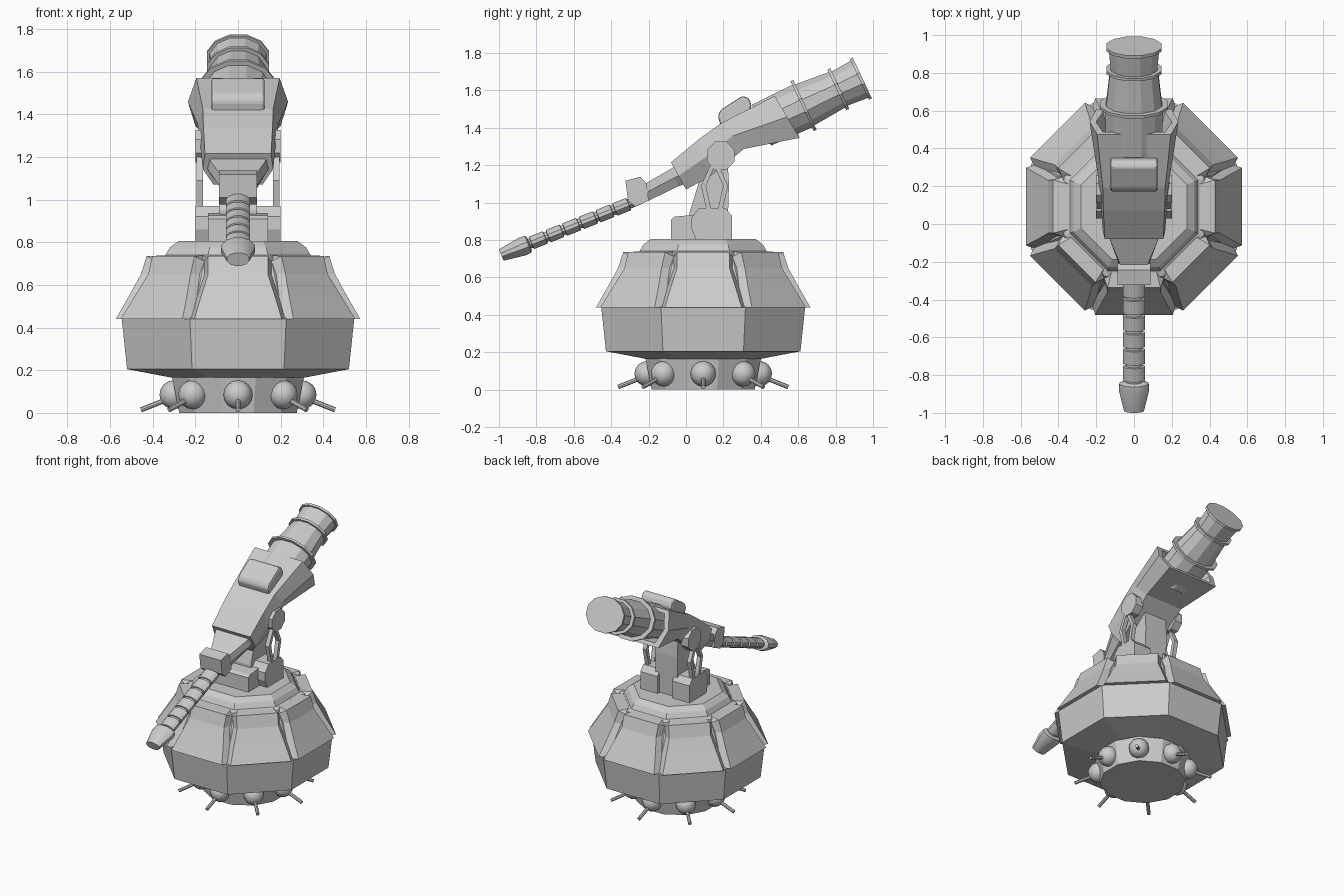
import bpy, bmesh, math
from mathutils import Vector, Matrix

if "Cube" in bpy.data.objects:
    bpy.data.objects.remove(bpy.data.objects["Cube"])

CY = 0.092  # base centre along y


def skin(name, rings, smooth=None, bevel=0.0):
    """Join closed point rings with quads and cap both ends."""
    bm = bmesh.new()
    vs = [[bm.verts.new(p) for p in r] for r in rings]
    n = len(vs[0])
    for a, b in zip(vs, vs[1:]):
        for i in range(n):
            j = (i + 1) % n
            bm.faces.new((a[i], a[j], b[j], b[i]))
    bm.faces.new(vs[0])
    bm.faces.new(vs[-1])
    bmesh.ops.recalc_face_normals(bm, faces=bm.faces)
    me = bpy.data.meshes.new(name)
    bm.to_mesh(me)
    bm.free()
    ob = bpy.data.objects.new(name, me)
    bpy.context.collection.objects.link(ob)
    if bevel:
        m = ob.modifiers.new("bevel", 'BEVEL')
        m.width, m.segments = bevel, 2
    if smooth:
        bpy.ops.object.select_all(action='DESELECT')
        ob.select_set(True)
        bpy.context.view_layer.objects.active = ob
        bpy.ops.object.shade_smooth_by_angle(angle=math.radians(smooth))
    return ob


def prism(name, prof, x0, x1, bevel=0.0):
    """Extrude a (y, z) profile along x."""
    return skin(name, [[(x, y, z) for y, z in prof] for x in (x0, x1)], bevel=bevel)


def lathe(name, prof, origin, axis, n=12, sx=1.0, smooth=None):
    """Revolve (distance, radius) about an axis in the yz plane, stretched in x by sx."""
    d = Vector(axis).normalized()
    o = Vector(origin)
    up = Vector((1, 0, 0)).cross(d)
    rings = []
    for t, r in prof:
        ring = []
        for i in range(n):
            a = 2 * math.pi * (i + 0.5) / n
            ring.append(o + d * t + Vector((sx * r * math.cos(a), 0, 0)) + up * (r * math.sin(a)))
        rings.append(ring)
    return skin(name, rings, smooth)


def hex_loft(name, sections):
    """Loft six-sided sections: top y,z, bottom y,z, then half widths top, middle, bottom."""
    rings = []
    for ty, tz, by, bz, wt, wm, wb in sections:
        my, mz = (ty + by) / 2, (tz + bz) / 2
        rings.append([(-wt, ty, tz), (wt, ty, tz), (wm, my, mz),
                      (wb, by, bz), (-wb, by, bz), (-wm, my, mz)])
    return skin(name, rings)


# Foot and octagonal body (profile given as flat-to-centre distance)
lathe("foot", [(0, 0.285), (0.19, 0.325)], (0, CY, 0), (0, 0, 1), 12)
k = 1 / math.cos(math.pi / 8)
body = [(0.165, 0.31), (0.205, 0.52), (0.44, 0.545), (0.455, 0.51), (0.73, 0.37),
        (0.74, 0.34), (0.775, 0.32), (0.805, 0.28)]
lathe("body", [(z, a * k) for z, a in body], (0, CY, 0), (0, 0, 1), 8)

# Armour panels and foot studs with spikes, eight of each
panel = [(0.573, 0.44, 0.205), (0.51, 0.55, 0.172), (0.455, 0.65, 0.14),
         (0.428, 0.735, 0.14), (0.35, 0.738, 0.12)]
for i in range(8):
    rot = Matrix.Translation((0, CY, 0)) @ Matrix.Rotation(i * math.pi / 4, 4, 'Z')
    rings = []
    for a, z, w in panel:
        q = max(a - 0.06, 0.31)
        pts = [(a, -w), (a, w), (q, w + 0.022), (q, -w - 0.022)]
        rings.append([rot @ Vector((x, y, z - (0.03 if x == q and z > 0.73 else 0)))
                      for x, y in pts])
    skin(f"armour_panel_{i}", rings)

    bpy.ops.mesh.primitive_uv_sphere_add(segments=12, ring_count=8, radius=0.068,
                                         location=rot @ Vector((0.30, 0, 0.085)))
    stud = bpy.context.object
    stud.name = f"foot_stud_{i}"
    bpy.ops.object.shade_smooth_by_angle(angle=math.radians(40))

    p, q = rot @ Vector((0.32, 0, 0.068)), rot @ Vector((0.455, 0, 0.014))
    bpy.ops.mesh.primitive_cylinder_add(vertices=8, radius=0.012, depth=(q - p).length,
                                        location=(p + q) / 2)
    spike = bpy.context.object
    spike.name = f"foot_spike_{i}"
    spike.rotation_euler = (q - p).to_track_quat('Z', 'Y').to_euler()

# Mount: front box, pillar, side blocks, linkage arms and pivots
prism("mount_front_box", [(-0.08, 0.79), (-0.08, 0.91), (-0.06, 0.925), (0.05, 0.935), (0.05, 0.79)],
      -0.14, 0.14)
prism("mount_pillar", [(0.02, 0.79), (0.02, 0.95), (0.06, 1.08), (0.10, 1.2),
                       (0.22, 1.25), (0.23, 1.1), (0.22, 0.79)], -0.09, 0.09)
block = [(0.055, 0.8), (0.03, 0.86), (0.03, 0.92), (0.07, 0.97), (0.21, 0.97),
         (0.245, 0.93), (0.245, 0.8)]
pivot = [(0.185 + 0.08 * math.cos(a), 1.25 + 0.082 * math.sin(a))
         for a in [math.pi / 4 * (j + 0.5) for j in range(8)]]
arm = [(0.13, 1.2), (0.155, 1.2), (0.107, 1.09), (0.135, 0.96), (0.11, 0.96), (0.08, 1.09)]
for s, side in ((-1, "left"), (1, "right")):
    prism(f"mount_block_{side}", block, s * 0.06, s * 0.2)
    prism(f"pivot_{side}", pivot, s * 0.14, s * 0.2)
    prism(f"arm_front_{side}", arm, s * 0.165, s * 0.195)
    prism(f"arm_rear_{side}", [(0.305 - y, z) for y, z in arm], s * 0.165, s * 0.195)

# Receiver with hollow flared rear, neck and muzzle block
hex_loft("receiver", [
    (-0.08, 1.215, 0.0, 1.07, 0.155, 0.165, 0.115),
    (0.07, 1.34, 0.126, 1.138, 0.162, 0.175, 0.14),
    (0.19, 1.426, 0.31, 1.287, 0.165, 0.19, 0.15),
    (0.474, 1.57, 0.608, 1.346, 0.195, 0.235, 0.2),
    (0.487, 1.545, 0.595, 1.37, 0.165, 0.2, 0.165),
    (0.35, 1.47, 0.42, 1.33, 0.13, 0.16, 0.12)])
hex_loft("neck", [
    (-0.04, 1.205, 0.0, 1.1, 0.14, 0.15, 0.115),
    (-0.09, 1.175, -0.04, 1.088, 0.125, 0.135, 0.1),
    (-0.22, 1.10, -0.2, 1.01, 0.07, 0.08, 0.065)])
prism("muzzle_block", [(-0.324, 1.117), (-0.244, 1.138), (-0.21, 1.10), (-0.2, 1.01),
                       (-0.27, 0.978), (-0.31, 1.01)], -0.088, 0.088)

# Sight housing on top
prism("sight_housing", [(0.19, 1.40), (0.17, 1.46), (0.185, 1.495), (0.30, 1.57), (0.335, 1.56),
                        (0.352, 1.52), (0.33, 1.46)], -0.125, 0.125, bevel=0.012)

# Ribbed barrel with flared tip
bo, bd = (0, -0.25, 1.015), (0, -1, -0.4)
prof = [(0, 0.028)]
for i in range(6):
    t = 0.06 + i * 0.096
    prof += [(t, 0.028), (t + 0.002, 0.037), (t + 0.08, 0.037), (t + 0.082, 0.028)]
prof.append((0.66, 0.028))
lathe("barrel", prof, bo, bd, 12, 1.6, smooth=35)
lathe("barrel_tip", [(0.632, 0.036), (0.64, 0.05), (0.675, 0.052), (0.795, 0.034)],
      bo, bd, 12, 1.6, smooth=35)

# Rear canister with ring flanges
lathe("rear_canister", [
    (-0.25, 0.125), (-0.01, 0.13), (-0.01, 0.152), (0.006, 0.152), (0.006, 0.125),
    (0.195, 0.108), (0.195, 0.124), (0.212, 0.124), (0.212, 0.104),
    (0.328, 0.113), (0.328, 0.124), (0.345, 0.124)],
    (0, 0.63, 1.52), (0, 1, 0.468), 12, 1.22)
